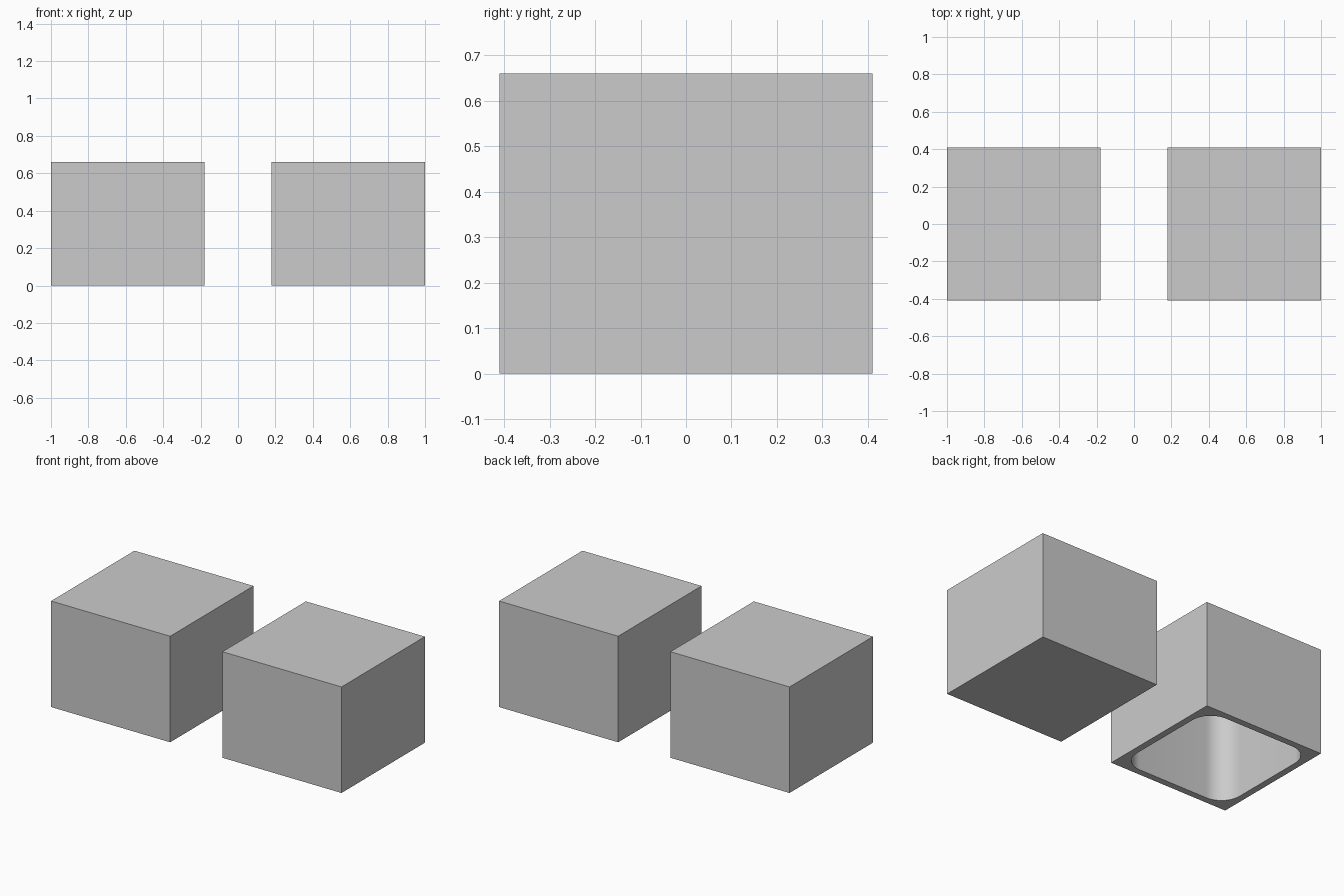
import bpy, bmesh, math

if "Cube" in bpy.data.objects:
    bpy.data.objects.remove(bpy.data.objects["Cube"])

SIZE, HEIGHT, OFFSET = 0.82, 0.66, 0.59
WALL, RADIUS = 0.041, 0.13


def prism(name, outline, x, z0, z1):
    """Extrude a closed outline upward from z0 to z1."""
    bm = bmesh.new()
    face = bm.faces.new([bm.verts.new((px + x, py, z0)) for px, py in outline])
    top = bmesh.ops.extrude_face_region(bm, geom=[face])["geom"]
    verts = [v for v in top if isinstance(v, bmesh.types.BMVert)]
    bmesh.ops.translate(bm, verts=verts, vec=(0, 0, z1 - z0))
    bmesh.ops.recalc_face_normals(bm, faces=bm.faces)
    mesh = bpy.data.meshes.new(name)
    bm.to_mesh(mesh)
    bm.free()
    obj = bpy.data.objects.new(name, mesh)
    bpy.context.collection.objects.link(obj)
    return obj


def rounded_square(half, radius, steps=12):
    points = []
    for q, (sx, sy) in enumerate([(1, 1), (-1, 1), (-1, -1), (1, -1)]):
        for i in range(steps + 1):
            a = math.pi / 2 * (q + i / steps)
            points.append((sx * (half - radius) + radius * math.cos(a),
                           sy * (half - radius) + radius * math.sin(a)))
    return points


h = SIZE / 2
square = [(-h, -h), (h, -h), (h, h), (-h, h)]

# Solid block on the right, hollow block on the left
solid_block = prism("solid_block", square, OFFSET, 0, HEIGHT)
hollow_block = prism("hollow_block", square, -OFFSET, 0, HEIGHT)

# Rounded cavity open at the bottom
cutter = prism("cavity_cutter", rounded_square(h - WALL, RADIUS), -OFFSET, -0.1, HEIGHT - WALL)
cutter.hide_render = True
cut = hollow_block.modifiers.new("cavity", 'BOOLEAN')
cut.operation = 'DIFFERENCE'
cut.solver = 'EXACT'
cut.object = cutter

bpy.ops.object.select_all(action='DESELECT')
hollow_block.select_set(True)
bpy.context.view_layer.objects.active = hollow_block
bpy.ops.object.modifier_apply(modifier=cut.name)
bpy.data.objects.remove(cutter)
bpy.ops.object.shade_smooth_by_angle(angle=math.radians(30))
